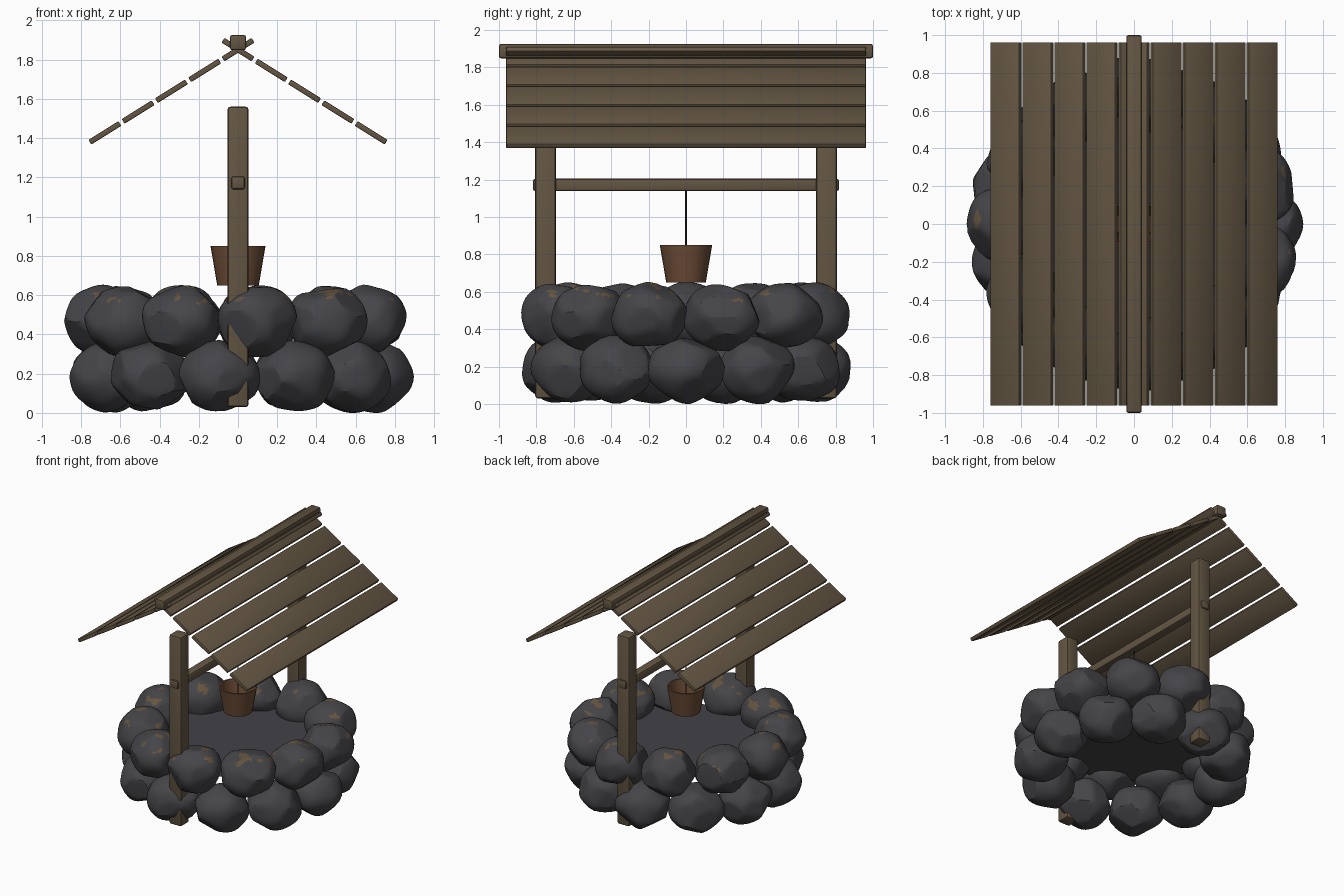
import bpy, bmesh, math, random
from mathutils import Vector, Matrix, noise

if "Cube" in bpy.data.objects:
    bpy.data.objects.remove(bpy.data.objects["Cube"])
random.seed(11)


def material(name, rgb):
    m = bpy.data.materials.new(name)
    m.use_nodes = True
    color = (*rgb, 1)
    m.diffuse_color = color
    m.node_tree.nodes["Principled BSDF"].inputs["Base Color"].default_value = color
    return m


wood = material("weathered wood", (0.125, 0.092, 0.055))
stone = material("dark stone", (0.06, 0.06, 0.067))
water = material("dark water", (0.055, 0.054, 0.061))
dirt = material("dirt patch", (0.13, 0.088, 0.05))
bucket_wood = material("bucket wood", (0.15, 0.072, 0.037))
rope_dark = material("dark rope", (0.02, 0.019, 0.022))


def finish(name, bm, *mats, angle=35):
    me = bpy.data.meshes.new(name)
    bm.to_mesh(me)
    bm.free()
    ob = bpy.data.objects.new(name, me)
    bpy.context.collection.objects.link(ob)
    for m in mats:
        me.materials.append(m)
    bpy.ops.object.select_all(action="DESELECT")
    ob.select_set(True)
    bpy.context.view_layer.objects.active = ob
    bpy.ops.object.shade_smooth_by_angle(angle=math.radians(angle))
    return ob


def beam(name, center, size, tilt=0, bevel=0.012):
    """Wooden bar with softened edges, tilted about the y axis."""
    bm = bmesh.new()
    bmesh.ops.create_cube(bm, size=1)
    bmesh.ops.scale(bm, vec=size, verts=bm.verts)
    bmesh.ops.bevel(bm, geom=bm.edges[:], offset=bevel, segments=2,
                    profile=0.5, affect="EDGES")
    bm.transform(Matrix.Translation(center) @ Matrix.Rotation(tilt, 4, "Y"))
    return finish(name, bm, wood)


# Frame: posts, windlass bar and ridge beam
beam("front_post", (0, -0.751, 0.795), (0.108, 0.11, 1.53), bevel=0.015)
beam("back_post", (0, 0.751, 0.795), (0.108, 0.11, 1.53), bevel=0.015)
beam("windlass_bar", (0, 0, 1.172), (0.07, 1.636, 0.066))
beam("ridge_beam", (0, 0, 1.887), (0.082, 2, 0.078))

# Roof: five planks per slope, the top pair crossing under the ridge beam
slope = math.radians(32)
for side, label in ((1, "left"), (-1, "right")):
    for i in range(5):
        d = 0.2 * i
        beam(f"{label}_roof_plank_{i + 1}",
             (side * d * math.cos(slope), 0, 1.851 - d * math.sin(slope)),
             (0.18, 1.924, 0.028), side * slope, 0.005)


# Stones: flattened, chipped balls in two staggered rings
def rock(name, angle, z, dirty):
    bm = bmesh.new()
    bmesh.ops.create_icosphere(bm, subdivisions=4, radius=1)
    seed = Vector([random.uniform(-50, 50) for _ in range(3)])
    chips = []
    for _ in range(13):
        n = Vector([random.gauss(0, 1) for _ in range(3)]).normalized()
        chips.append((n, random.uniform(0.84, 0.95)))
    for v in bm.verts:
        p = v.co * (1.01 + 0.09 * noise.noise(v.co * 1.3 + seed))
        for n, h in chips:
            over = p.dot(n) - h
            if over > 0:
                p -= n * over * 0.9
        v.co = p
    bm.normal_update()
    for f in bm.faces:
        c = f.calc_center_median()
        if dirty and f.normal.z > 0.55 and noise.noise(c * 2.6 + seed) > 0.33:
            f.material_index = 1
    turn = Matrix.Rotation(angle, 4, "Z")
    bm.transform(turn @ Matrix.Translation((0.69, 0, z))
                 @ Matrix.Diagonal((0.195, 0.205, 0.18, 1)))
    finish(name, bm, stone, dirt, angle=22)


count = 11
step = 2 * math.pi / count
for i in range(count):
    rock(f"lower_stone_{i + 1}", i * step, 0.185, False)
    rock(f"upper_stone_{i + 1}", (i + 0.5) * step, 0.468, True)

# Water surface
bm = bmesh.new()
bmesh.ops.create_circle(bm, cap_ends=True, segments=32, radius=0.64,
                        matrix=Matrix.Translation((0, 0, 0.41)))
finish("water_surface", bm, water)

# Bucket: open tapered tub spun from a wall profile
bm = bmesh.new()
profile = [(0, 0.65), (0.106, 0.65), (0.14, 0.85), (0.128, 0.85), (0.097, 0.67), (0, 0.67)]
verts = [bm.verts.new((r, 0, z)) for r, z in profile]
edges = [bm.edges.new(pair) for pair in zip(verts, verts[1:])]
bmesh.ops.spin(bm, geom=verts + edges, cent=(0, 0, 0), axis=(0, 0, 1),
               angle=2 * math.pi, steps=24)
bmesh.ops.remove_doubles(bm, verts=bm.verts, dist=0.0005)
bmesh.ops.recalc_face_normals(bm, faces=bm.faces)
finish("bucket", bm, bucket_wood)

# Rope from the windlass down into the bucket
bm = bmesh.new()
bmesh.ops.create_cone(bm, cap_ends=True, segments=8, radius1=0.005, radius2=0.005,
                      depth=0.5, matrix=Matrix.Translation((0, 0, 0.91)))
finish("rope", bm, rope_dark)
